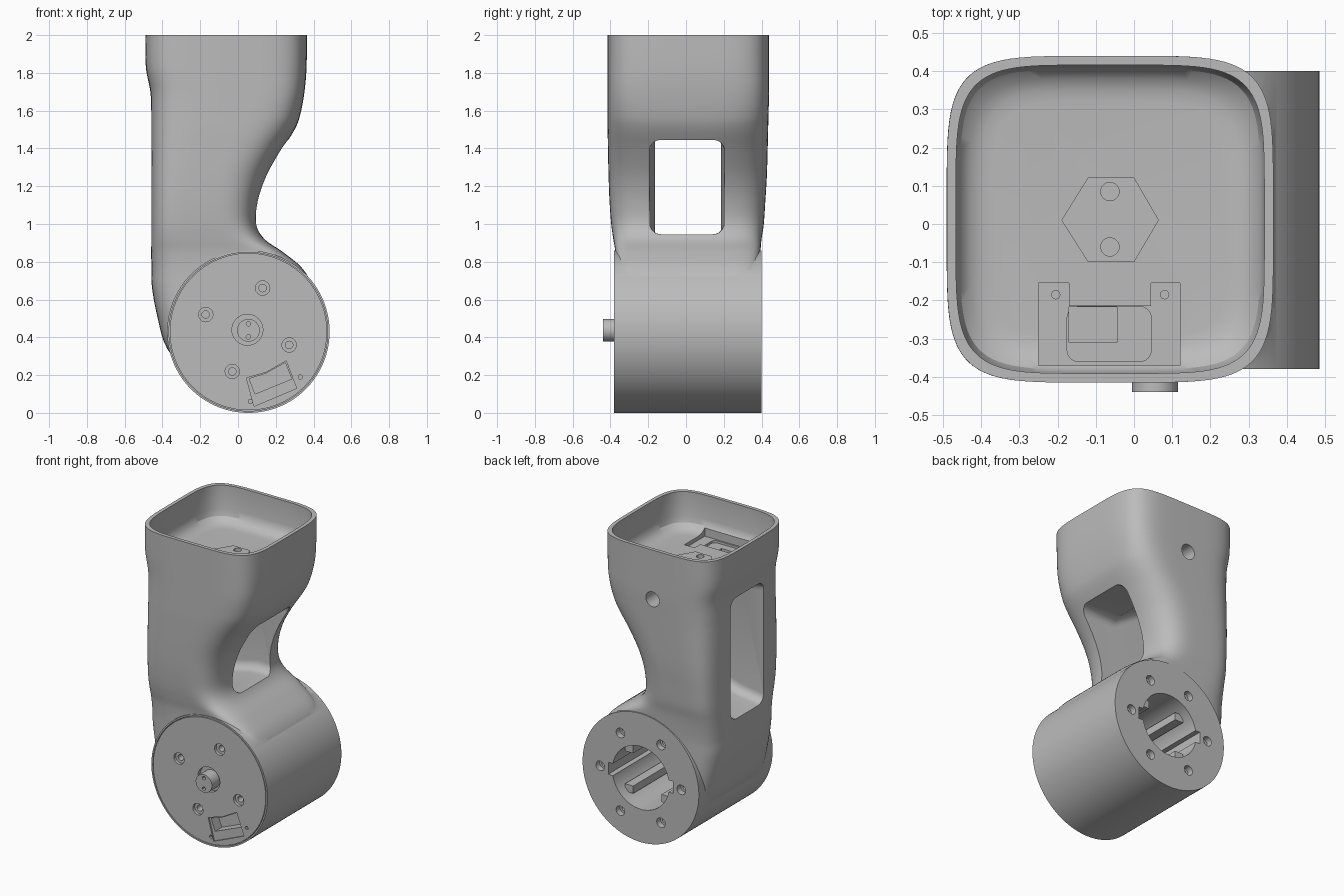
import bpy, bmesh
from math import cos, sin, pi, copysign, radians

cube = bpy.data.objects.get("Cube")
if cube:
    bpy.data.objects.remove(cube)

grey = bpy.data.materials.new("satin_grey")
grey.use_nodes = True
grey.diffuse_color = (0.5, 0.5, 0.5, 1)
grey.node_tree.nodes["Principled BSDF"].inputs["Base Color"].default_value = (0.5, 0.5, 0.5, 1)

AXES = {"x": lambda u, v, d: (d, u, v),
        "y": lambda u, v, d: (u, d, v),
        "z": lambda u, v, d: (u, v, d)}
HUB = (0.055, 0.43)


def loft(name, rings):
    """Skin a list of equal-length point rings and cap both ends."""
    bm = bmesh.new()
    rows = [[bm.verts.new(p) for p in ring] for ring in rings]
    n = len(rows[0])
    for a, b in zip(rows, rows[1:]):
        for i in range(n):
            j = (i + 1) % n
            bm.faces.new((a[i], a[j], b[j], b[i]))
    bm.faces.new(rows[0])
    bm.faces.new(rows[-1])
    bmesh.ops.recalc_face_normals(bm, faces=bm.faces)
    mesh = bpy.data.meshes.new(name)
    bm.to_mesh(mesh)
    bm.free()
    obj = bpy.data.objects.new(name, mesh)
    mesh.materials.append(grey)
    bpy.context.collection.objects.link(obj)
    return obj


def prism(name, outline, axis, a, b):
    return loft(name, [[AXES[axis](u, v, d) for u, v in outline] for d in (a, b)])


def circle(u, v, r, n=32):
    return [(u + r * cos(2 * pi * i / n), v + r * sin(2 * pi * i / n)) for i in range(n)]


def disc(name, u, v, r, axis, a, b, n=32):
    return prism(name, circle(u, v, r, n), axis, a, b)


def box(name, u0, u1, v0, v1, axis, a, b):
    return prism(name, [(u0, v0), (u1, v0), (u1, v1), (u0, v1)], axis, a, b)


def squircle(u0, u1, v0, v1, n_neg=5, n_pos=5, count=96):
    """Rounded square whose corner sharpness may differ on the two u sides."""
    pts = []
    for i in range(count):
        t = 2 * pi * (i + 0.5) / count
        c, s = cos(t), sin(t)
        e = 2 / (n_pos if c > 0 else n_neg)
        pts.append(((u0 + u1) / 2 + (u1 - u0) / 2 * copysign(abs(c) ** e, c),
                    (v0 + v1) / 2 + (v1 - v0) / 2 * copysign(abs(s) ** e, s)))
    return pts


def round_rect(u0, u1, v0, v1, r, k=6):
    corners = [(u1 - r, v1 - r), (u0 + r, v1 - r), (u0 + r, v0 + r), (u1 - r, v0 + r)]
    return [(cu + r * cos(pi / 2 * (q + i / k)), cv + r * sin(pi / 2 * (q + i / k)))
            for q, (cu, cv) in enumerate(corners) for i in range(k + 1)]


def combine(target, tool, op):
    mod = target.modifiers.new(op.lower(), "BOOLEAN")
    mod.operation, mod.solver, mod.object = op, "EXACT", tool
    bpy.context.view_layer.objects.active = target
    bpy.ops.object.modifier_apply(modifier=mod.name)


def cut(tool, *targets):
    for target in targets:
        combine(target, tool, "DIFFERENCE")
    bpy.data.objects.remove(tool)


def smooth_keys(keys, steps=5):
    """Catmull-Rom interpolation between rows of section dimensions."""
    out = []
    for i in range(len(keys) - 1):
        p0, p1, p2, p3 = (keys[max(0, min(len(keys) - 1, i + o))] for o in (-1, 0, 1, 2))
        for s in range(steps):
            t = s / steps
            out.append([b + 0.5 * t * (c - a + t * (2 * a - 5 * b + 4 * c - d + t * (3 * (b - c) + d - a)))
                        for a, b, c, d in zip(p0, p1, p2, p3)])
    return out + [list(keys[-1])]


# Arm: height, x range, y range, corner sharpness on the +x side
sections = [
    (0.15, -0.23, 0.10, -0.37, 0.39, 9), (0.34, -0.375, 0.20, -0.37, 0.39, 9),
    (0.50, -0.425, 0.30, -0.37, 0.39, 9), (0.66, -0.455, 0.38, -0.37, 0.39, 9),
    (0.76, -0.458, 0.345, -0.37, 0.39, 9), (0.85, -0.46, 0.24, -0.374, 0.394, 7),
    (0.92, -0.46, 0.14, -0.385, 0.40, 5), (1.00, -0.46, 0.10, -0.396, 0.412, 4),
    (1.12, -0.46, 0.11, -0.405, 0.42, 3.6), (1.25, -0.46, 0.155, -0.41, 0.428, 3.4),
    (1.38, -0.46, 0.225, -0.413, 0.432, 3.6), (1.50, -0.46, 0.30, -0.415, 0.435, 4),
    (1.58, -0.46, 0.33, -0.415, 0.437, 4.5), (1.70, -0.464, 0.352, -0.415, 0.44, 5),
    (1.83, -0.488, 0.363, -0.415, 0.44, 5), (2.00, -0.49, 0.365, -0.415, 0.44, 5)]
arm = loft("arm_and_hub", [[(x, y, z) for x, y in squircle(x0, x1, y0, y1, 5, n)]
                           for z, x0, x1, y0, y1, n in smooth_keys(sections)])

# Joint hub joined to the arm
hub = disc("hub", *HUB, 0.43, "y", -0.38, 0.40, 128)
combine(arm, hub, "UNION")
bpy.data.objects.remove(hub)

# Open cup at the top with a rounded floor
cup = [(1.76, 0.12), (1.763, 0.09), (1.775, 0.06), (1.80, 0.035), (1.84, 0.024), (2.1, 0.024)]
cut(loft("cup_cutter", [[(x, y, z) for x, y in squircle(-0.49 + o, 0.365 - o, -0.415 + o, 0.44 - o)]
                        for z, o in cup]), arm)

# Window through the arm, taller on the -x side
ends = [(-0.6, -0.165, 0.185, 0.84, 1.70), (-0.3, -0.165, 0.185, 0.88, 1.64),
        (0.0, -0.19, 0.20, 0.945, 1.45), (0.5, -0.20, 0.21, 0.945, 1.44)]
cut(loft("window_cutter", [[(x, y, z) for y, z in round_rect(y0, y1, z0, z1, 0.06)]
                           for x, y0, y1, z0, z1 in ends]), arm)

# Cable connector pocket in the cup floor
cut(box("pocket", -0.25, 0.12, -0.37, -0.215, "z", 1.735, 1.80), arm)
for x0, x1 in ((-0.25, -0.17), (0.045, 0.12)):
    cut(box("ear", x0, x1, -0.23, -0.155, "z", 1.735, 1.80), arm)
cut(prism("bay", round_rect(-0.175, 0.045, -0.36, -0.216, 0.03), "z", 1.72, 1.78), arm)
cut(box("slot", -0.17, -0.045, -0.31, -0.217, "z", 1.6, 1.78), arm)
for x in (-0.205, 0.08):
    cut(disc("ear_hole", x, -0.185, 0.011, "z", 1.69, 1.78, 16), arm)

# Side hole below the cup
cut(disc("side_hole", -0.06, 1.67, 0.05, "y", 0.28, 0.6), arm)

# Rear bore with side notches and screw holes
cut(disc("bore", *HUB, 0.21, "y", -0.28, 0.6, 64), arm)
for side in (-1, 1):
    x = HUB[0] + side * 0.2
    cut(box("notch", x - 0.04, x + 0.04, 0.39, 0.47, "y", -0.2, 0.6), arm)
for i in range(6):
    x, z = HUB[0] + 0.3 * cos(i * pi / 3), HUB[1] + 0.3 * sin(i * pi / 3)
    cut(disc("rear_hole", x, z, 0.032, "y", 0.36, 0.5, 24), arm)
    cut(disc("rear_thread", x, z, 0.017, "y", 0.28, 0.5, 16), arm)

# Ribs along the bore wall
ribs = []
for a in (45, 135, 225, 315):
    x, z = HUB[0] + 0.19 * cos(radians(a)), HUB[1] + 0.19 * sin(radians(a))
    ribs.append(box("bore_rib", x - 0.03, x + 0.03, z - 0.025, z + 0.025, "y", -0.29, 0.33))

# Front cover set in a recess of the hub
cut(disc("cover_recess", *HUB, 0.42, "y", -0.5, -0.34, 96), arm)
cover = disc("front_cover", *HUB, 0.416, "y", -0.38, -0.335, 96)
for a in (70, 160, 250, 340):
    x, z = 0.05 + 0.235 * cos(radians(a)), 0.44 + 0.235 * sin(radians(a))
    cut(disc("countersink", x, z, 0.038, "y", -0.5, -0.36, 24), cover)
    cut(disc("screw_hole", x, z, 0.02, "y", -0.5, -0.31, 16), cover, arm)
cut(disc("boss_recess", 0.05, 0.44, 0.082, "y", -0.5, -0.355), cover)

# Connector pocket at the lower edge of the cover
cut(prism("plug_plate", [(0.045, 0.185), (0.15, 0.215), (0.255, 0.275), (0.31, 0.13), (0.085, 0.035)],
          "y", -0.5, -0.37), cover)
cut(prism("plug_bay", [(0.06, 0.18), (0.15, 0.21), (0.25, 0.265), (0.285, 0.18), (0.09, 0.10)],
          "y", -0.5, -0.30), cover, arm)
for x, z in ((0.065, 0.06), (0.33, 0.19)):
    cut(disc("cover_pin_hole", x, z, 0.011, "y", -0.5, -0.35, 12), cover)

# Pivot boss with two pin holes
boss = disc("pivot_boss", 0.055, 0.437, 0.06, "y", -0.44, -0.34, 48)
for dz in (-0.035, 0.035):
    cut(disc("pin_hole", 0.055, 0.437 + dz, 0.012, "y", -0.5, -0.41, 12), boss)

# Hexagonal plate on the cup floor
hexagon = [(-0.19, 0.01), (-0.12, -0.1), (0.0, -0.1), (0.065, 0.01), (0.0, 0.122), (-0.12, 0.122)]
hex_plate = prism("hex_plate", hexagon, "z", 1.74, 1.768)
for y in (-0.06, 0.085):
    cut(disc("plate_hole", -0.063, y, 0.024, "z", 1.70, 1.8, 24), hex_plate, arm)

bpy.ops.object.select_all(action="DESELECT")
for obj in (arm, cover, boss, hex_plate, *ribs):
    obj.select_set(True)
bpy.context.view_layer.objects.active = arm
bpy.ops.object.shade_smooth_by_angle(angle=radians(30))
